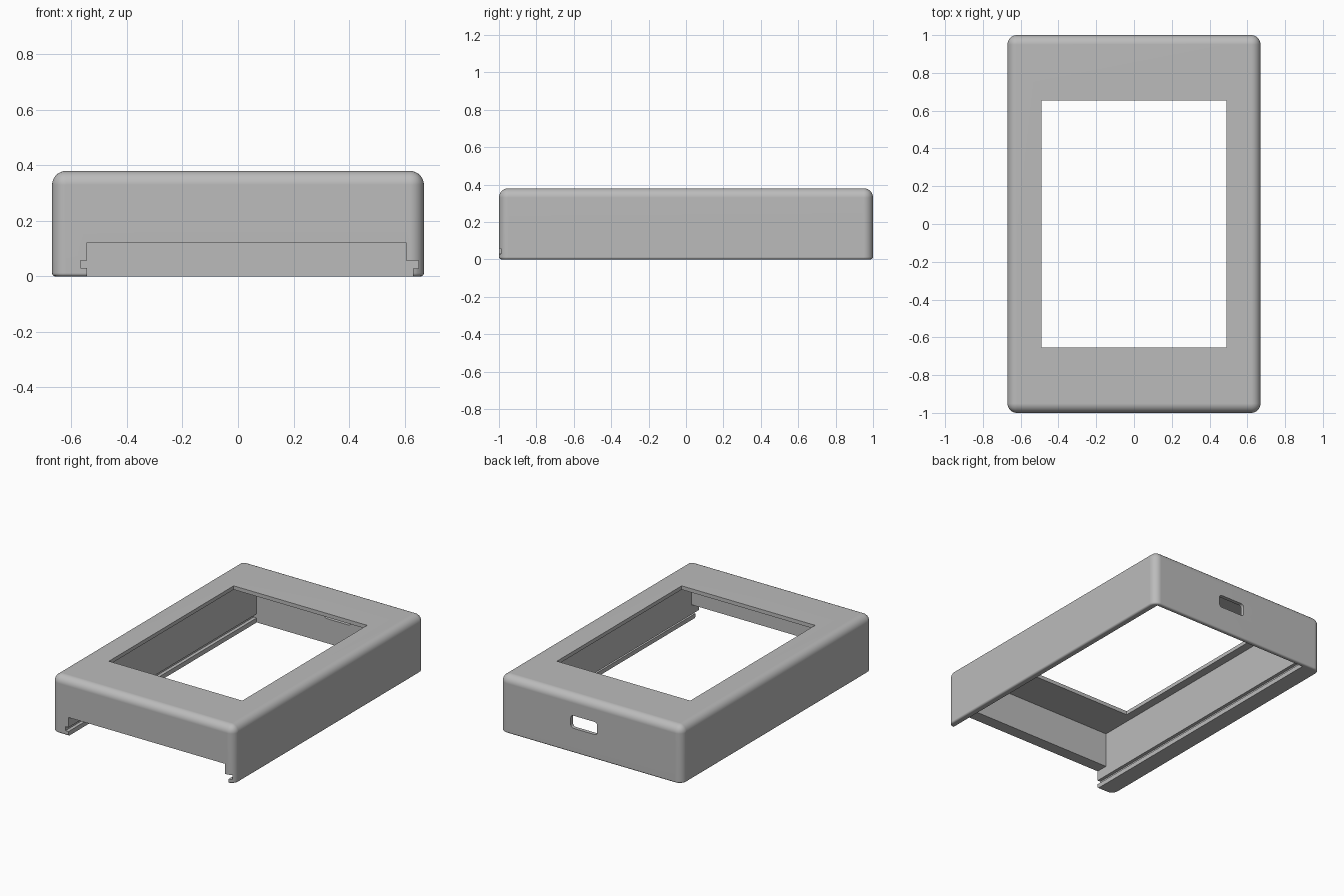
import bpy, bmesh, math
from mathutils import Matrix

cube = bpy.data.objects.get("Cube")
if cube:
    bpy.data.objects.remove(cube, do_unlink=True)

WIDTH, LENGTH, HEIGHT = 1.34, 2.0, 0.38
CAVITY_LEFT, CAVITY_RIGHT = -0.545, 0.605
CAVITY_FRONT, CAVITY_BACK = -0.92, 0.975

grey = bpy.data.materials.new("plain grey")
grey.diffuse_color = (0.5, 0.5, 0.5, 1)
grey.use_nodes = True
grey.node_tree.nodes["Principled BSDF"].inputs["Base Color"].default_value = (0.5, 0.5, 0.5, 1)


def add_object(name, bm):
    bmesh.ops.recalc_face_normals(bm, faces=bm.faces)
    mesh = bpy.data.meshes.new(name)
    bm.to_mesh(mesh)
    bm.free()
    mesh.materials.append(grey)
    obj = bpy.data.objects.new(name, mesh)
    bpy.context.collection.objects.link(obj)
    return obj


def box_bm(x0, x1, y0, y1, z0, z1):
    bm = bmesh.new()
    bmesh.ops.create_cube(bm, size=1)
    place = Matrix.Translation(((x0 + x1) / 2, (y0 + y1) / 2, (z0 + z1) / 2))
    bm.transform(place @ Matrix.Diagonal((x1 - x0, y1 - y0, z1 - z0, 1)))
    return bm


def round_edges(bm, rule, radius, segments):
    edges = [e for e in bm.edges if rule(*(v.co for v in e.verts))]
    bmesh.ops.bevel(bm, geom=edges, offset=radius, segments=segments,
                    profile=0.5, affect='EDGES', clamp_overlap=True)


# Outer shell: wide rounding on the top and corners, narrow rounding underneath
bm = box_bm(-WIDTH / 2, WIDTH / 2, -LENGTH / 2, LENGTH / 2, 0, HEIGHT)
round_edges(bm, lambda a, b: max(a.z, b.z) > 0.1, 0.05, 8)
round_edges(bm, lambda a, b: max(a.z, b.z) < 0.001, 0.012, 3)
case = add_object("case_shell", bm)

# Inner cavity and display window
cutters = [
    add_object("cavity_cutter", box_bm(CAVITY_LEFT, CAVITY_RIGHT, CAVITY_FRONT,
                                       CAVITY_BACK, -0.1, 0.355)),
    add_object("window_cutter", box_bm(-0.49, 0.49, -0.655, 0.655, 0.2, 0.5)),
]

# Front notch with the sliding grooves along both side walls
profile = [(CAVITY_LEFT, -0.1), (CAVITY_LEFT, 0.03), (-0.567, 0.03), (-0.567, 0.057),
           (CAVITY_LEFT, 0.057), (CAVITY_LEFT, 0.123), (CAVITY_RIGHT, 0.123),
           (CAVITY_RIGHT, 0.057), (0.651, 0.057), (0.651, 0.028), (0.63, 0.028), (0.63, -0.1)]
bm = bmesh.new()
face = bm.faces.new([bm.verts.new((x, -1.1, z)) for x, z in profile])
extruded = bmesh.ops.extrude_face_region(bm, geom=[face])
moved = [g for g in extruded["geom"] if isinstance(g, bmesh.types.BMVert)]
bmesh.ops.translate(bm, verts=moved, vec=(0, CAVITY_BACK + 1.1, 0))
cutters.append(add_object("groove_cutter", bm))

# Rounded port in the back wall
bm = box_bm(-0.048, 0.147, 0.9, 1.1, 0.163, 0.247)
round_edges(bm, lambda a, b: abs(a.y - b.y) > 0.1, 0.02, 5)
cutters.append(add_object("port_cutter", bm))

# Cut the shell, then discard the cutters
for cutter in cutters:
    cutter.hide_render = True
    cut = case.modifiers.new(cutter.name, 'BOOLEAN')
    cut.operation = 'DIFFERENCE'
    cut.solver = 'EXACT'
    cut.object = cutter
bpy.context.view_layer.update()
result = bpy.data.meshes.new_from_object(case.evaluated_get(bpy.context.evaluated_depsgraph_get()))
case.modifiers.clear()
case.data = result
result.name = "case_shell"
for cutter in cutters:
    bpy.data.objects.remove(cutter, do_unlink=True)

result.materials.clear()
result.materials.append(grey)
for polygon in result.polygons:
    polygon.material_index = 0

# Smooth roundings with crisp flat faces
for obj in bpy.context.selected_objects:
    obj.select_set(False)
case.select_set(True)
bpy.context.view_layer.objects.active = case
bpy.ops.object.shade_smooth_by_angle(angle=math.radians(32))
normals = case.modifiers.new("flat_face_normals", 'WEIGHTED_NORMAL')
normals.keep_sharp = True
